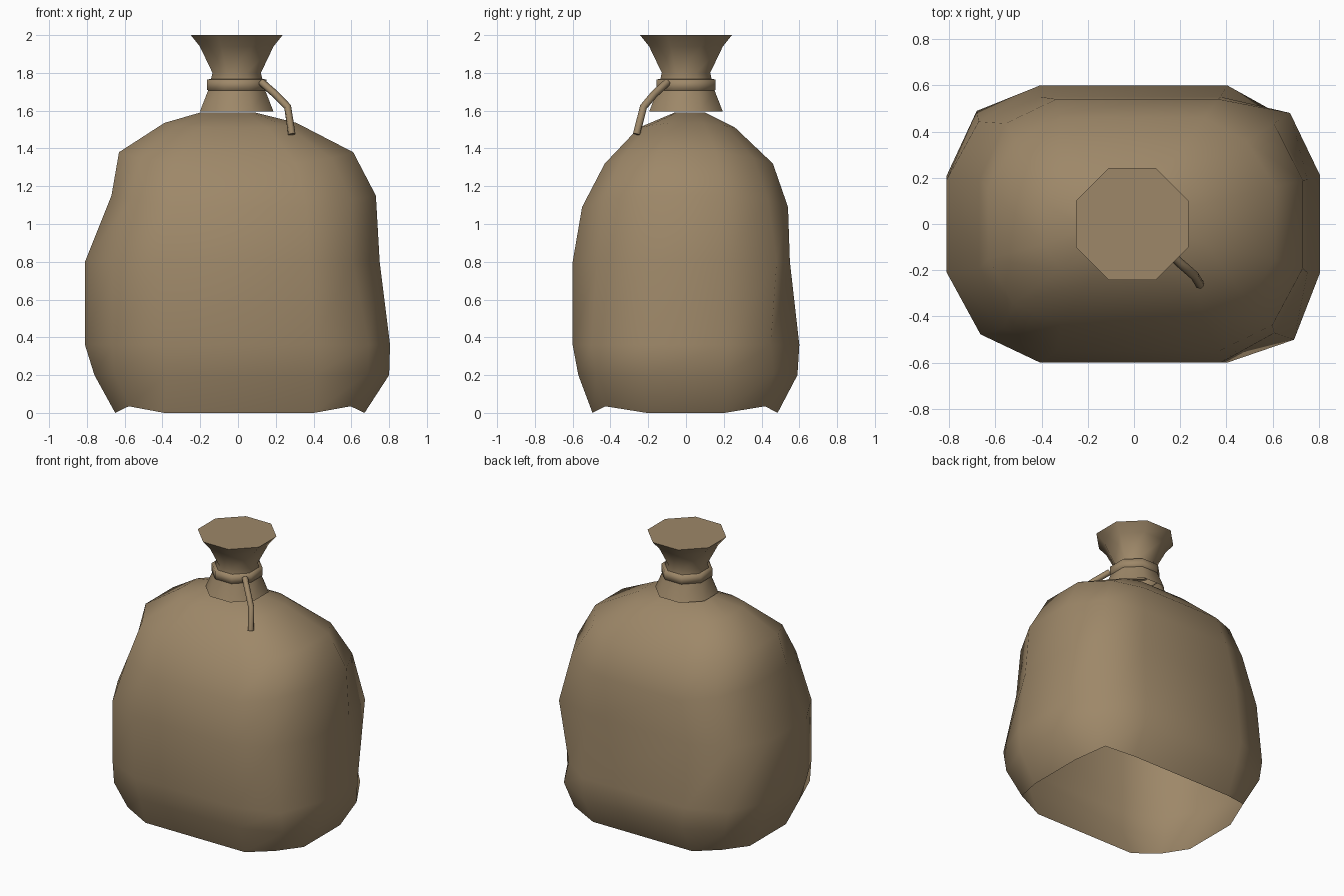
import bpy, bmesh, math

if "Cube" in bpy.data.objects:
    bpy.data.objects.remove(bpy.data.objects["Cube"])

burlap = bpy.data.materials.new("burlap")
burlap.diffuse_color = (0.34, 0.245, 0.14, 1)
burlap.use_nodes = True
burlap.node_tree.nodes["Principled BSDF"].inputs["Base Color"].default_value = burlap.diffuse_color


def loft(name, rings, angle, top=False):
    """Skin a stack of equal-sided rings."""
    bm = bmesh.new()
    loops = [[bm.verts.new(p) for p in ring] for ring in rings]
    n = len(loops[0])
    for a, b in zip(loops, loops[1:]):
        for i in range(n):
            j = (i + 1) % n
            bm.faces.new((a[i], a[j], b[j], b[i]))
    if top:
        bm.faces.new(loops[-1])
    me = bpy.data.meshes.new(name)
    bm.to_mesh(me)
    bm.free()
    ob = bpy.data.objects.new(name, me)
    bpy.context.collection.objects.link(ob)
    me.materials.append(burlap)
    bpy.ops.object.select_all(action='DESELECT')
    ob.select_set(True)
    bpy.context.view_layer.objects.active = ob
    bpy.ops.object.shade_smooth_by_angle(angle=math.radians(angle))
    return ob


def sack_ring(z, dzx, dzy, dzc, x0, x1, y0, y1, *ks):
    """12-sided rounded rectangle. dz* shift the side, front/back and corner
    heights; ks = corner squareness, back-right first, counter-clockwise."""
    u0, v0 = (0.6, 0.42) if z == 0 else (0.5, 0.35)
    pts = []
    for (sx, sy), k in zip(((1, 1), (-1, 1), (-1, -1), (1, -1)), ks):
        q = [(1, v0, dzx), (k, k * 0.97, dzc), (u0, 1, dzy)]
        for u, v, dz in (q if sx * sy > 0 else q[::-1]):
            pts.append((u * sx * (x1 if sx > 0 else -x0),
                        v * sy * (y1 if sy > 0 else -y0), z + dz))
    return pts


# Sagging sack body, open underneath
levels = [
    (0.00, 0, 0, 0.035, -0.65, 0.67, -0.495, 0.485, 0.89, 0.89, 0.89, 0.89),
    (0.20, 0, 0, 0.01, -0.76, 0.80, -0.57, 0.59, 0.81, 0.86, 0.86, 0.86),
    (0.36, 0, 0, 0, -0.81, 0.805, -0.60, 0.60, 0.77, 0.84, 0.82, 0.86),
    (0.80, 0, 0, 0, -0.81, 0.75, -0.60, 0.55, 0.90, 0.83, 0.82, 0.81),
    (1.13, 0.02, -0.04, 0, -0.67, 0.73, -0.55, 0.54, 0.83, 0.83, 0.84, 0.82),
    (1.35, 0.03, -0.03, 0, -0.63, 0.61, -0.43, 0.46, 0.80, 0.81, 0.83, 0.81),
    (1.52, 0.015, -0.01, 0, -0.39, 0.31, -0.25, 0.26, 0.82, 0.82, 0.82, 0.82),
    (1.59, 0, 0, 0, -0.20, 0.09, -0.06, 0.10, 0.82, 0.82, 0.82, 0.82),
]
loft("sack_body", [sack_ring(*l) for l in levels], 180, top=True)


def octagon(z, half_width):
    r = half_width / math.cos(math.pi / 8)
    return [(-0.007 + r * math.cos(math.pi * (2 * i + 1) / 8),
             r * math.sin(math.pi * (2 * i + 1) / 8), z) for i in range(8)]


# Gathered neck and flared mouth
loft("sack_neck", [octagon(z, r) for z, r in (
    (1.595, 0.195), (1.71, 0.15), (1.80, 0.128), (1.94, 0.195), (2.0, 0.243))],
    100, top=True)

# Cord tied around the neck
loft("tie_band", [octagon(z, r) for z, r in (
    (1.705, 0.145), (1.71, 0.157), (1.765, 0.157), (1.77, 0.12))], 100)

# Loose end of the cord
path = [(0.125, -0.10, 1.75), (0.20, -0.17, 1.685),
        (0.263, -0.225, 1.62), (0.285, -0.262, 1.475)]
cu = bpy.data.curves.new("cord_end", 'CURVE')
cu.dimensions = '3D'
cu.bevel_depth = 0.02
cu.bevel_resolution = 1
cu.use_fill_caps = True
sp = cu.splines.new('POLY')
sp.points.add(len(path) - 1)
for p, co in zip(sp.points, path):
    p.co = (*co, 1)
cu.materials.append(burlap)
bpy.context.collection.objects.link(bpy.data.objects.new("cord_end", cu))
